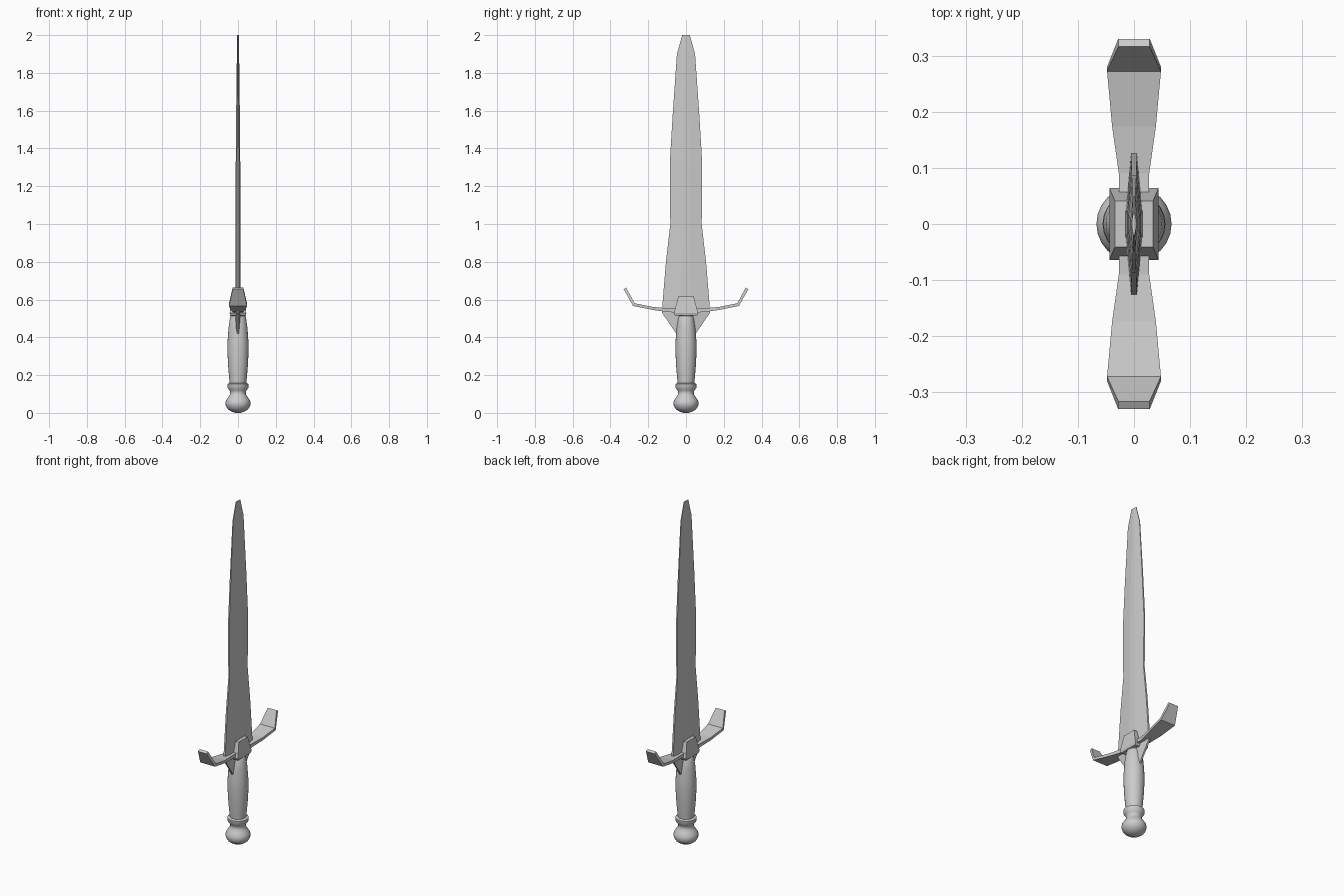
import bpy, bmesh, math

if "Cube" in bpy.data.objects:
    bpy.data.objects.remove(bpy.data.objects["Cube"])


def make(name, verts, faces):
    me = bpy.data.meshes.new(name)
    me.from_pydata(verts, [], faces)
    bm = bmesh.new()
    bm.from_mesh(me)
    bmesh.ops.recalc_face_normals(bm, faces=bm.faces)
    bm.to_mesh(me)
    bm.free()
    ob = bpy.data.objects.new(name, me)
    bpy.context.collection.objects.link(ob)
    return ob


def loft(name, rings):
    """Skin equal-length closed rings and cap both ends."""
    n = len(rings[0])
    verts = [p for r in rings for p in r]
    faces = [(k * n + i, k * n + (i + 1) % n, (k + 1) * n + (i + 1) % n, (k + 1) * n + i)
             for k in range(len(rings) - 1) for i in range(n)]
    faces += [tuple(range(n)), tuple(range(len(verts) - n, len(verts)))]
    return make(name, verts, faces)


def lathe(name, profile, n=24):
    ob = loft(name, [[(r * math.cos(math.tau * i / n), r * math.sin(math.tau * i / n), z)
                      for i in range(n)] for r, z in profile])
    bpy.ops.object.select_all(action='DESELECT')
    ob.select_set(True)
    bpy.context.view_layer.objects.active = ob
    bpy.ops.object.shade_smooth_by_angle(angle=math.radians(40))
    return ob


# blade: (height, half width, half thickness), flat-ridged section
def blade_section(z, w, t):
    e, f = t * 0.35, w * 0.2
    return [(t, -f, z), (t, f, z), (e, w, z), (-e, w, z),
            (-t, f, z), (-t, -f, z), (-e, -w, z), (e, -w, z)]


stations = [(0.41, 0.045, 0.013), (0.53, 0.127, 0.015), (0.57, 0.125, 0.015),
            (0.80, 0.106, 0.0135), (1.0, 0.083, 0.0125), (1.22, 0.086, 0.012),
            (1.32, 0.086, 0.012), (1.57, 0.071, 0.010), (1.90, 0.048, 0.006),
            (2.0, 0.020, 0.004)]
loft("blade", [blade_section(*s) for s in stations])

# pommel with neck and ring
lathe("pommel", [(0.015, 0.0), (0.035, 0.007), (0.054, 0.020), (0.064, 0.036),
                 (0.067, 0.051), (0.063, 0.067), (0.052, 0.083), (0.043, 0.097),
                 (0.041, 0.108), (0.045, 0.120), (0.055, 0.132), (0.056, 0.153),
                 (0.044, 0.158)])

# swelling grip with a small collar on top
lathe("grip", [(0.043, 0.150), (0.048, 0.20), (0.053, 0.26), (0.056, 0.33),
               (0.055, 0.38), (0.050, 0.45), (0.042, 0.505), (0.038, 0.513),
               (0.043, 0.516), (0.043, 0.535)])


# guard block: tapered rectangle stack
def rect(hx, hy, z):
    return [(hx, hy, z), (-hx, hy, z), (-hx, -hy, z), (hx, -hy, z)]


loft("guard_block", [rect(0.040, 0.058, 0.515), rect(0.044, 0.064, 0.528),
                     rect(0.034, 0.041, 0.615)])

# guard arms: (y, z, half width, half thickness in y, half thickness in z)
path = [(0.03, 0.544, 0.026, 0.0, 0.012), (0.09, 0.543, 0.027, 0.0, 0.010),
        (0.175, 0.553, 0.039, 0.001, 0.008), (0.276, 0.573, 0.048, 0.004, 0.007),
        (0.323, 0.659, 0.028, 0.007, 0.004)]
for side, s in (("right", 1), ("left", -1)):
    loft("guard_arm_" + side,
         [[(hx, s * (y - dy), z + dz), (-hx, s * (y - dy), z + dz),
           (-hx, s * (y + dy), z - dz), (hx, s * (y + dy), z - dz)]
          for y, z, hx, dy, dz in path])
